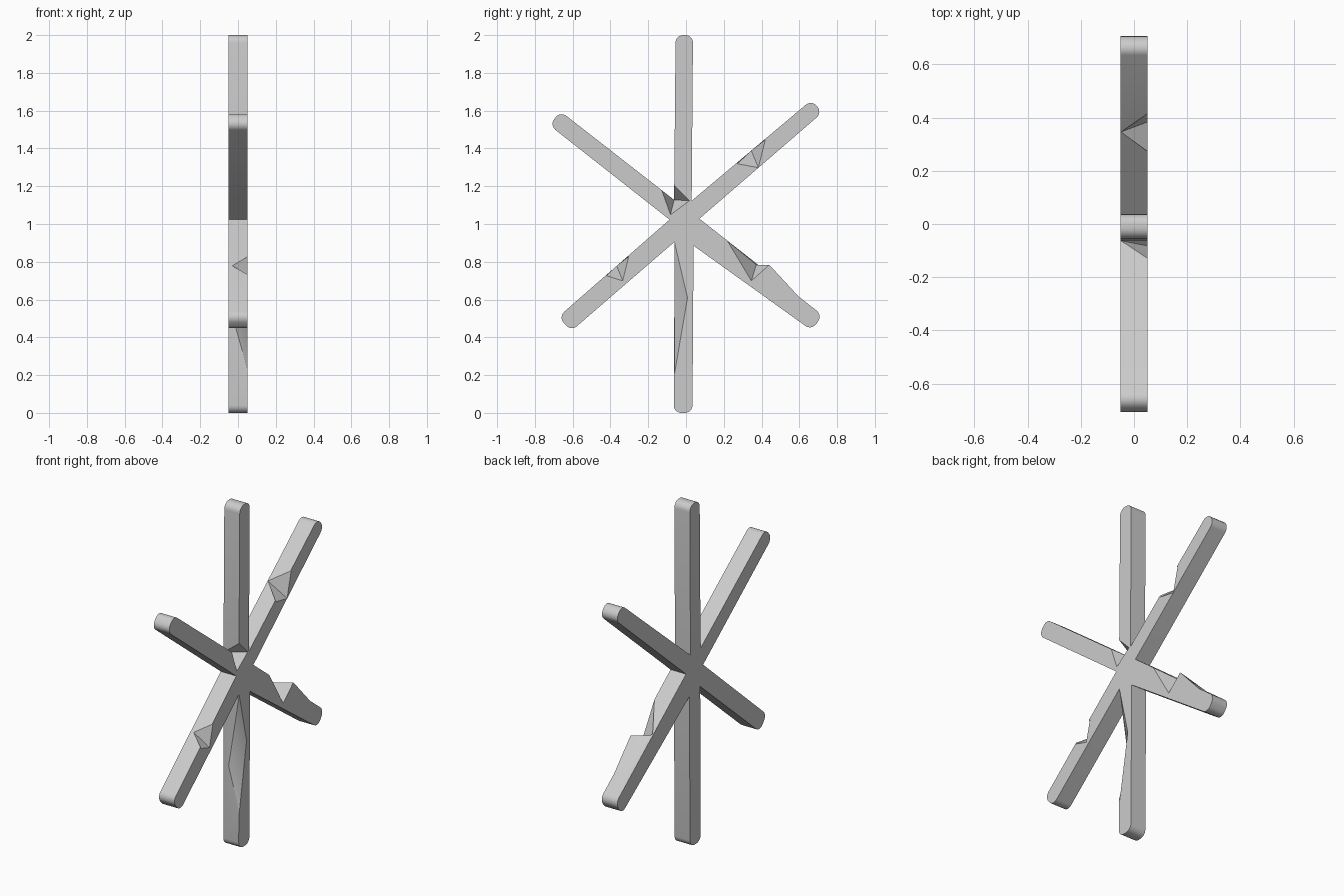
import bpy, bmesh
from mathutils import Vector

if "Cube" in bpy.data.objects:
    bpy.data.objects.remove(bpy.data.objects["Cube"])

T = 0.05  # half thickness


def add_object(name, bm):
    bmesh.ops.recalc_face_normals(bm, faces=bm.faces[:])
    me = bpy.data.meshes.new(name)
    bm.to_mesh(me)
    bm.free()
    ob = bpy.data.objects.new(name, me)
    bpy.context.scene.collection.objects.link(ob)
    return ob


def hull(name, points):
    bm = bmesh.new()
    for p in points:
        bm.verts.new(p)
    res = bmesh.ops.convex_hull(bm, input=bm.verts[:])
    loose = [v for v in bm.verts if not v.link_faces]
    bmesh.ops.delete(bm, geom=loose, context='VERTS')
    return add_object(name, bm)


def chip(name, apex, front):
    """Pyramid cutter from an apex through points on the +x face."""
    a = Vector(apex)
    return hull(name, [a] + [a + (Vector((T, y, z)) - a) * 1.5 for y, z in front])


def combine(ob, other, operation):
    mod = ob.modifiers.new(operation, 'BOOLEAN')
    mod.operation = operation
    mod.solver = 'EXACT'
    mod.object = other
    bpy.context.view_layer.objects.active = ob
    bpy.ops.object.modifier_apply(modifier=mod.name)
    bpy.data.objects.remove(other)


# Star outline: for each arm two end corners, then the valley to the next arm
outline = [
    (-.055, 2), (.037, 2), (.030, 1.123),
    (.665, 1.657), (.722, 1.590), (.071, 1.028),
    (.723, .517), (.665, .437), (.040, .885),
    (.034, 0), (-.065, 0), (-.060, .906),
    (-.609, .432), (-.675, .509), (-.087, 1.023),
    (-.723, 1.523), (-.665, 1.597), (-.063, 1.128),
]
bm = bmesh.new()
back = [bm.verts.new((-T, y, z)) for y, z in outline]
front = [bm.verts.new((T, y, z)) for y, z in outline]
bm.faces.new(back)
bm.faces.new(front[::-1])
n = len(outline)
for i in range(n):
    j = (i + 1) % n
    bm.faces.new((back[i], front[i], front[j], back[j]))
# Rounded arm ends
tips = [bm.edges.get((back[i], front[i])) for i in range(n) if i % 3 != 2]
bmesh.ops.bevel(bm, geom=tips, offset=.04, segments=6, profile=.5, affect='EDGES')
star = add_object("six_arm_star", bm)

# Raised wedge on the lower right arm
bulge = hull("arm_bulge", [(-T, .372, .784), (T, .441, .784), (T, .309, .80),
                           (-T, .694, .51), (T, .694, .51), (T, .62, .48), (-T, .62, .48)])
combine(star, bulge, 'UNION')

# Chipped notches on the +x side
chips = {
    "upper_right_chip": ((-.049, .346, 1.388),
                         [(.42, 1.446), (.272, 1.319), (.383, 1.298), (.30, 1.45)]),
    "lower_left_chip": ((-.03, -.367, .779),
                        [(-.303, .827), (-.42, .726), (-.335, .699), (-.40, .82)]),
    "lower_right_chip": ((-.049, .372, .784),
                         [(.219, .911), (.346, .699), (.441, .784), (.40, .95)]),
    "valley_chip": ((-.049, -.063, 1.128),
                    [(-.129, 1.181), (-.082, 1.049), (.018, 1.123), (-.066, 1.208)]),
    "bottom_chip": ((-.02, -.06, .466),
                    [(-.06, .9), (.008, .609), (-.06, .212), (-.12, .55)]),
}
for name, (apex, pts) in chips.items():
    combine(star, chip(name, apex, pts), 'DIFFERENCE')

star.select_set(True)
bpy.context.view_layer.objects.active = star
bpy.ops.object.shade_smooth_by_angle()
